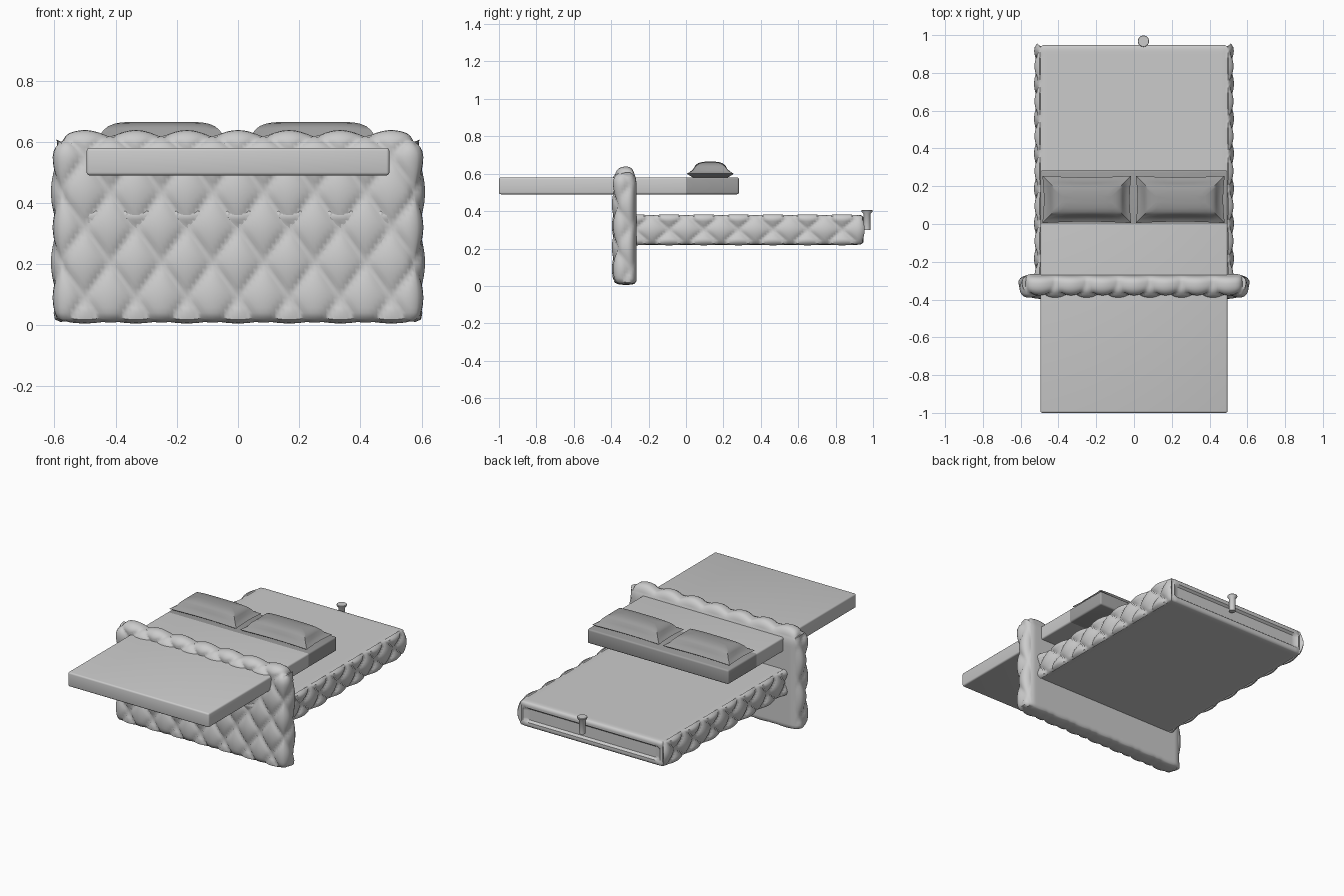
import bpy, bmesh, math
from mathutils import Vector

if "Cube" in bpy.data.objects:
    bpy.data.objects.remove(bpy.data.objects["Cube"], do_unlink=True)


def material(name, value):
    m = bpy.data.materials.new(name)
    m.use_nodes = True
    color = (value, value, value, 1)
    m.diffuse_color = color
    m.node_tree.nodes["Principled BSDF"].inputs["Base Color"].default_value = color
    return m


LIGHT = material("light_grey", 0.6)
DARK = material("dark_grey", 0.33)


def finish(name, bm, mats, angle=40):
    bmesh.ops.recalc_face_normals(bm, faces=bm.faces)
    mesh = bpy.data.meshes.new(name)
    bm.to_mesh(mesh)
    bm.free()
    ob = bpy.data.objects.new(name, mesh)
    bpy.context.collection.objects.link(ob)
    for m in mats:
        mesh.materials.append(m)
    bpy.ops.object.select_all(action="DESELECT")
    ob.select_set(True)
    bpy.context.view_layer.objects.active = ob
    bpy.ops.object.shade_smooth_by_angle(angle=math.radians(angle))
    return ob


def box(lo, hi):
    bm = bmesh.new()
    bmesh.ops.create_cube(bm, size=1)
    for v in bm.verts:
        v.co = Vector([lo[i] + (v.co[i] + 0.5) * (hi[i] - lo[i]) for i in range(3)])
    return bm


def slice_axis(bm, axis, origin, step, lo, hi):
    """Cut the mesh into even strips that line up with the tuft pattern."""
    normal = Vector([float(i == axis) for i in range(3)])
    k = math.ceil((lo - origin) / step)
    while origin + k * step < hi - step * 0.1:
        at = origin + k * step
        if at > lo + step * 0.1:
            bmesh.ops.bisect_plane(bm, geom=bm.verts[:] + bm.edges[:] + bm.faces[:],
                                   plane_co=normal * at, plane_no=normal)
        k += 1


def diamonds(u, v):
    """Pillowy diamond height, zero along the crossing creases."""
    return math.sqrt(abs(math.sin(math.pi * (u + v)) * math.sin(math.pi * (u - v))))


def upholstered(name, lo, hi, origin, steps, r_lo, r_hi, height):
    bm = box(lo, hi)
    for axis in range(3):
        slice_axis(bm, axis, origin[axis], steps[axis], lo[axis], hi[axis])
    flat = {v: v.co.copy() for v in bm.verts}
    # Round the edges
    for v, p in flat.items():
        core, e, r = Vector(), Vector(), Vector()
        for i in range(3):
            a, b = lo[i] + r_lo[i], hi[i] - r_hi[i]
            core[i] = min(max(p[i], a), b)
            r[i] = r_lo[i] if p[i] < a else r_hi[i]
            e[i] = (p[i] - core[i]) / r[i]
        if e.length > 0:
            e *= max(map(abs, e)) / e.length
        v.co = core + Vector([e[i] * r[i] for i in range(3)])
    # Push out the padding
    bm.normal_update()
    moves = {v: v.normal * height(p, v.normal) for v, p in flat.items()}
    for v, d in moves.items():
        v.co += d
    return finish(name, bm, [LIGHT], 50)


# Tufted headboard
HB_LO, HB_HI = (-0.59, -0.373, 0.012), (0.59, -0.265, 0.615)
PX, PZ, ROW = 0.167, 0.23, 0.09


def headboard_pad(p, n):
    depth = p.y - HB_LO[1]
    u, v = p.x, p.z
    if abs(p.x) > HB_HI[0] - 1e-4:
        u += math.copysign(depth, p.x)
    if p.z > HB_HI[2] - 1e-4:
        v = min(v + depth, ROW + 2.5 * PZ)
    mask = min(1, max(0, 1 - n.y * 1.1))
    if n.z < 0:
        mask *= 1 + n.z * 0.7
    return 0.023 * mask * diamonds(u / PX, (v - ROW) / PZ)


upholstered("headboard", HB_LO, HB_HI, (0, HB_LO[1], ROW),
            (PX / 14, 0.0115, PZ / 14),
            (0.05, 0.04, 0.015), (0.05, 0.035, 0.07), headboard_pad)

# Tufted bed base
FR_LO, FR_HI = (-0.505, -0.365, 0.22), (0.505, 0.948, 0.38)
PY, MID = 0.185, 0.30


def base_pad(p, n):
    if abs(p.x) > FR_HI[0] - 1e-4:
        u = (p.y + 0.09) / PY
    elif p.y < FR_LO[1] + 1e-4:
        u = p.x / PX
    elif p.y > FR_HI[1] - 1e-4:
        # Sunken panel on the foot end
        return -0.014 if abs(p.z - MID) < 0.045 and abs(p.x) < 0.47 else 0
    else:
        return 0
    side = 1 - abs(n.z) * 0.8
    return 0.024 * side * diamonds(u, (p.z - MID) / (FR_HI[2] - FR_LO[2]))


upholstered("bed_base", FR_LO, FR_HI, (0, -0.09, MID),
            (PX / 8, PY / 14, 0.16 / 14),
            (0.03, 0.03, 0.012), (0.03, 0.03, 0.012), base_pad)

# Mattress with a darker cover over one end
bm = box((-0.495, -1, 0.49), (0.495, 0.283, 0.58))
bmesh.ops.bevel(bm, geom=bm.edges[:], offset=0.01, segments=3, affect="EDGES", profile=0.5)
bmesh.ops.bisect_plane(bm, geom=bm.verts[:] + bm.edges[:] + bm.faces[:],
                       plane_co=(0, 0, 0), plane_no=(0, 1, 0))
for f in bm.faces:
    f.material_index = int(f.calc_center_median().y > 0)
finish("mattress", bm, [LIGHT, DARK])


# Pillows, lofted from pinched rectangles
def pillow(name, cx, cy, hx, hy):
    rings = [(0.035, 0.578), (0.008, 0.594), (0, 0.60), (0.012, 0.607), (0.03, 0.627),
             (0.045, 0.645), (0.06, 0.656), (0.08, 0.662), (0.105, 0.665)]
    n = 10
    bm = bmesh.new()
    loops = []
    for inset, z in rings:
        a, b = hx - inset, hy - inset
        corners = [(-a, -b), (a, -b), (a, b), (-a, b)]
        loop = []
        for i, (x0, y0) in enumerate(corners):
            x1, y1 = corners[(i + 1) % 4]
            for k in range(n):
                t = k / n
                pinch = 0.008 * math.sin(math.pi * t) * (inset < 0.04)
                x, y = x0 + (x1 - x0) * t, y0 + (y1 - y0) * t
                if i % 2:
                    x -= math.copysign(pinch, x)
                else:
                    y -= math.copysign(pinch, y)
                # Corners dip a little on the crown
                dip = 0.018 * (abs(x) / hx) ** 4 * (z > 0.62)
                loop.append(bm.verts.new((cx + x, cy + y, z - dip)))
        loops.append(loop)
    for low, high in zip(loops, loops[1:]):
        for i in range(4 * n):
            j = (i + 1) % (4 * n)
            bm.faces.new((low[i], low[j], high[j], high[i]))
    bm.faces.new(loops[0])
    bm.faces.new(loops[-1])
    finish(name, bm, [DARK], 45)


pillow("left_pillow", 0.245, 0.13, 0.235, 0.125)
pillow("right_pillow", -0.25, 0.13, 0.235, 0.125)

# Small peg with a flared cap at the foot end
bm = bmesh.new()
profile = [(0.019, 0.30), (0.019, 0.385), (0.029, 0.397), (0.03, 0.403), (0.028, 0.406)]
loops = [[bm.verts.new((0.05 + r * math.cos(a * math.pi / 12),
                        0.968 + r * math.sin(a * math.pi / 12), z)) for a in range(24)]
         for r, z in profile]
for low, high in zip(loops, loops[1:]):
    for i in range(24):
        bm.faces.new((low[i], low[i - 1], high[i - 1], high[i]))
bm.faces.new(loops[0])
bm.faces.new(loops[-1])
finish("foot_peg", bm, [LIGHT])
